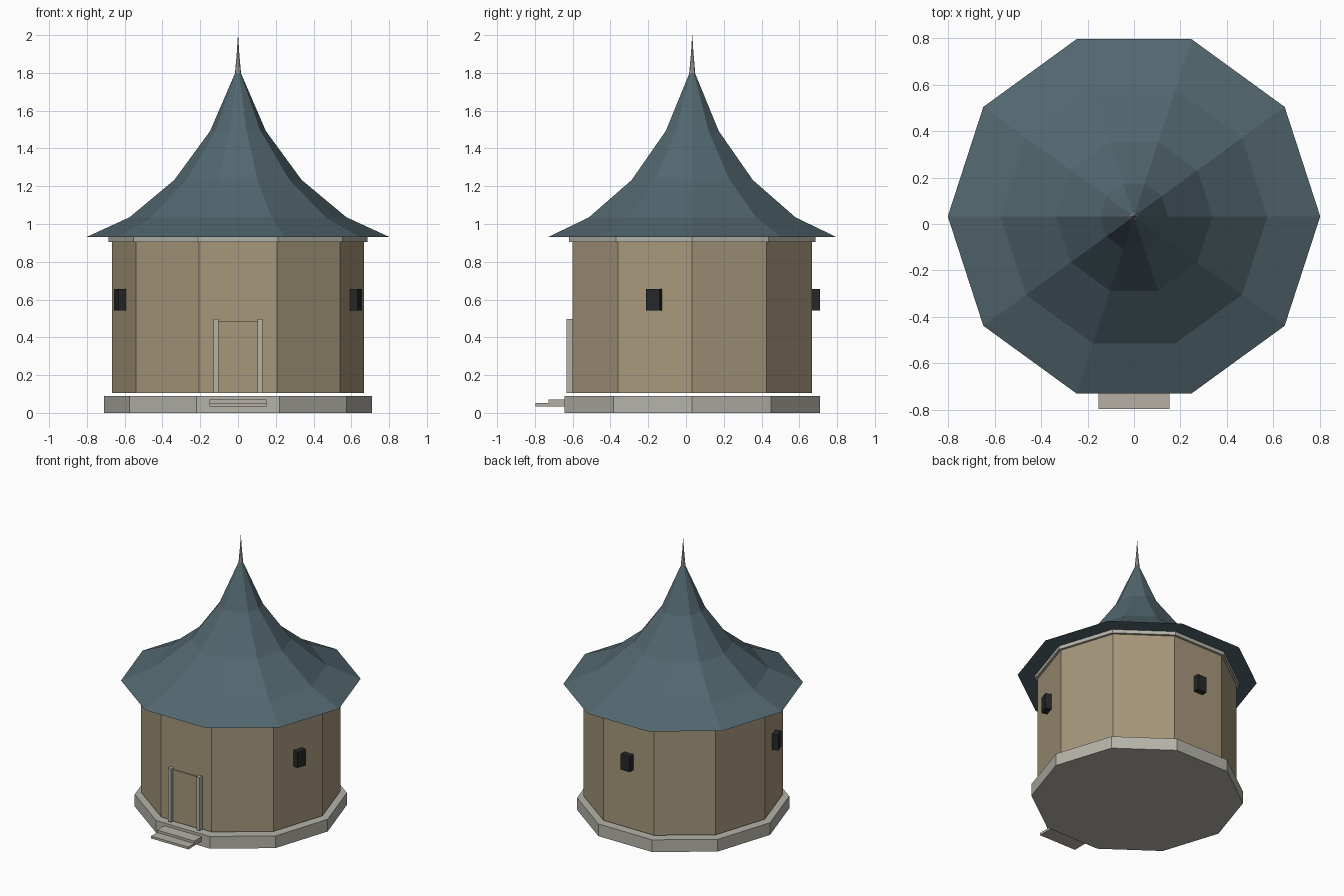
import bpy, bmesh, math
from mathutils import Matrix

if "Cube" in bpy.data.objects:
    bpy.data.objects.remove(bpy.data.objects["Cube"])

CY = 0.033      # building axis in y
SIDES = 10


def lin(c):
    c /= 255
    return c / 12.92 if c <= 0.04045 else ((c + 0.055) / 1.055) ** 2.4


def material(name, r, g, b):
    m = bpy.data.materials.new(name)
    m.diffuse_color = (lin(r), lin(g), lin(b), 1)
    m.use_nodes = True
    m.node_tree.nodes["Principled BSDF"].inputs["Base Color"].default_value = m.diffuse_color
    return m


WALL = material("tan plaster", 166, 151, 123)
ROOF = material("slate blue", 82, 103, 111)
STONE = material("pale stone", 181, 179, 169)
STEP = material("warm stone", 182, 175, 166)
DARK = material("dark glass", 38, 39, 40)


def finish(name, bm, mat):
    bmesh.ops.recalc_face_normals(bm, faces=bm.faces)
    me = bpy.data.meshes.new(name)
    bm.to_mesh(me)
    bm.free()
    me.materials.append(mat)
    ob = bpy.data.objects.new(name, me)
    bpy.context.collection.objects.link(ob)
    return ob


def lathe(name, profile, mat, sides=SIDES):
    """Closed faceted solid from (radius, height) rings; flat side faces front."""
    bm = bmesh.new()
    rings = []
    for r, z in profile:
        rings.append([bm.verts.new((r * math.cos(2 * math.pi * i / sides),
                                    CY + r * math.sin(2 * math.pi * i / sides), z))
                      for i in range(sides)])
    for a, b in zip(rings, rings[1:]):
        for i in range(sides):
            j = (i + 1) % sides
            bm.faces.new((a[i], a[j], b[j], b[i]))
    bm.faces.new(rings[0][::-1])
    bm.faces.new(rings[-1])
    return finish(name, bm, mat)


def box(name, x, y, z, mat, turn=None):
    """Box from (min, max) ranges, optionally turned by a matrix."""
    bm = bmesh.new()
    size = [b - a for a, b in (x, y, z)]
    mid = [(a + b) / 2 for a, b in (x, y, z)]
    bmesh.ops.create_cube(bm, size=1, matrix=Matrix.Translation(mid) @ Matrix.Diagonal((*size, 1)))
    if turn:
        bm.transform(turn)
    return finish(name, bm, mat)


# Main body, bottom to top (a narrow gap separates plinth and walls)
lathe("plinth", [(0.71, 0), (0.71, 0.09)], STONE)
lathe("walls", [(0.667, 0.104), (0.667, 0.907)], WALL)
lathe("cornice", [(0.685, 0.905), (0.685, 0.931)], STONE)
lathe("roof", [(0.802, 0.931), (0.575, 1.035), (0.337, 1.233),
               (0.147, 1.493), (0.015, 1.80)], ROOF)
lathe("spire", [(0.016, 1.80), (0.007, 1.90), (0.0005, 2.0)], STONE, 8)

# Doorway: thin door leaf and two jambs
box("door", (-0.106, 0.106), (-0.610, -0.601), (0.104, 0.484), WALL)
for side, s in (("left", -1), ("right", 1)):
    box(side + "_jamb", sorted((s * 0.104, s * 0.130)), (-0.633, -0.595), (0.104, 0.497), STONE)

# Entrance steps
box("lower_step", (-0.152, 0.152), (-0.797, -0.64), (0.035, 0.052), STEP)
box("upper_step", (-0.152, 0.152), (-0.727, -0.64), (0.052, 0.070), STEP)

# Projecting windows on the two side walls and the back wall
for name, deg in (("right_window", -18), ("left_window", 198), ("back_window", 90)):
    turn = Matrix.Translation((0, CY, 0)) @ Matrix.Rotation(math.radians(deg), 4, 'Z')
    box(name, (0.627, 0.677), (-0.037, 0.037), (0.541, 0.657), DARK, turn)
